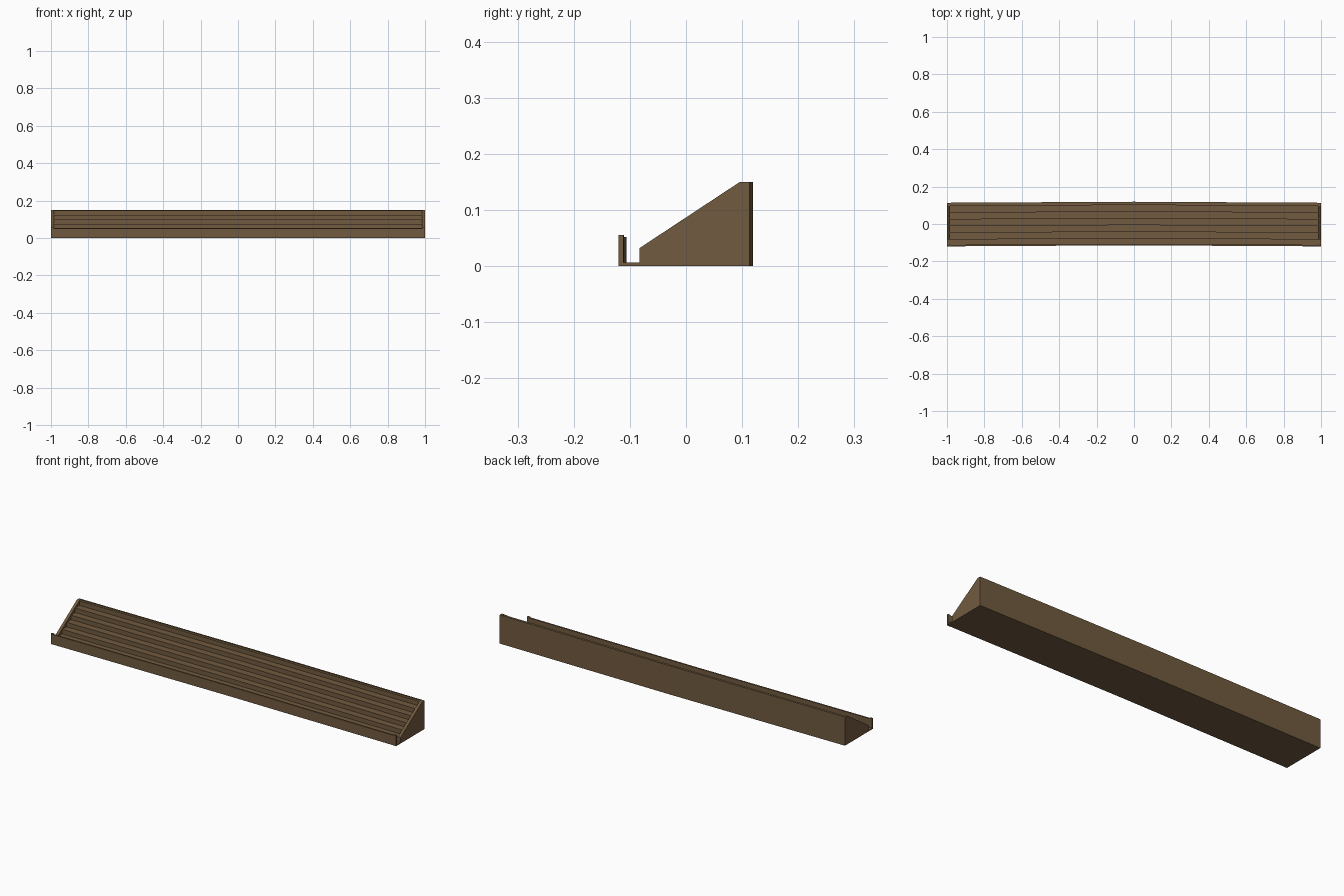
import bpy, bmesh

if "Cube" in bpy.data.objects:
    bpy.data.objects.remove(bpy.data.objects["Cube"])

BOW = 0.0055          # the shelf bends back slightly towards its middle
CAP = 0.985           # inner face of the end panels

wood = bpy.data.materials.new("brown_wood")
wood.diffuse_color = (0.165, 0.103, 0.05, 1)
wood.use_nodes = True
wood.node_tree.nodes["Principled BSDF"].inputs["Base Color"].default_value = wood.diffuse_color


def bowed_extrusion(name, profile, xs):
    """Sweep a closed (y, z) profile through the x stations, following the bow."""
    bm = bmesh.new()
    rings = [[bm.verts.new((x, y + BOW * (1 - abs(x)), z)) for y, z in profile] for x in xs]
    n = len(profile)
    for a, b in zip(rings, rings[1:]):
        for i in range(n):
            j = (i + 1) % n
            bm.faces.new((a[i], a[j], b[j], b[i]))
    bm.faces.new(rings[0])
    bm.faces.new(rings[-1])
    bmesh.ops.recalc_face_normals(bm, faces=bm.faces)
    mesh = bpy.data.meshes.new(name)
    bm.to_mesh(mesh)
    bm.free()
    obj = bpy.data.objects.new(name, mesh)
    mesh.materials.append(wood)
    bpy.context.collection.objects.link(obj)
    return obj


# stepped body: lip, channel, five risers up to the top ledge
Y0, Z0, RUN, RISE, DROP = -0.083, 0.032, 0.0358, 0.0236, 0.003
body = [(0.1135, 0), (-0.1195, 0), (-0.1195, 0.052), (-0.1115, 0.052), (-0.1115, 0.005), (Y0, 0.005)]
for k in range(6):
    y, z = Y0 + k * RUN, Z0 + k * RISE - DROP
    body.append((y, z))
    body.append((y + RUN if k < 5 else 0.1085, z))
# thin back rim standing above the top ledge
body += [(0.1085, 0.15), (0.1135, 0.15)]
bowed_extrusion("stepped_shelf", body, [-CAP, 0, CAP])

# sloped end panels with the channel notch
end = [(0.1135, 0), (-0.12, 0), (-0.12, 0.055), (-0.111, 0.055), (-0.111, 0.006),
       (-0.083, 0.006), (-0.083, 0.032), (0.096, 0.15), (0.1135, 0.15)]
for side, s in (("left", -1), ("right", 1)):
    bowed_extrusion(side + "_end_panel", end, [s * CAP, s])
